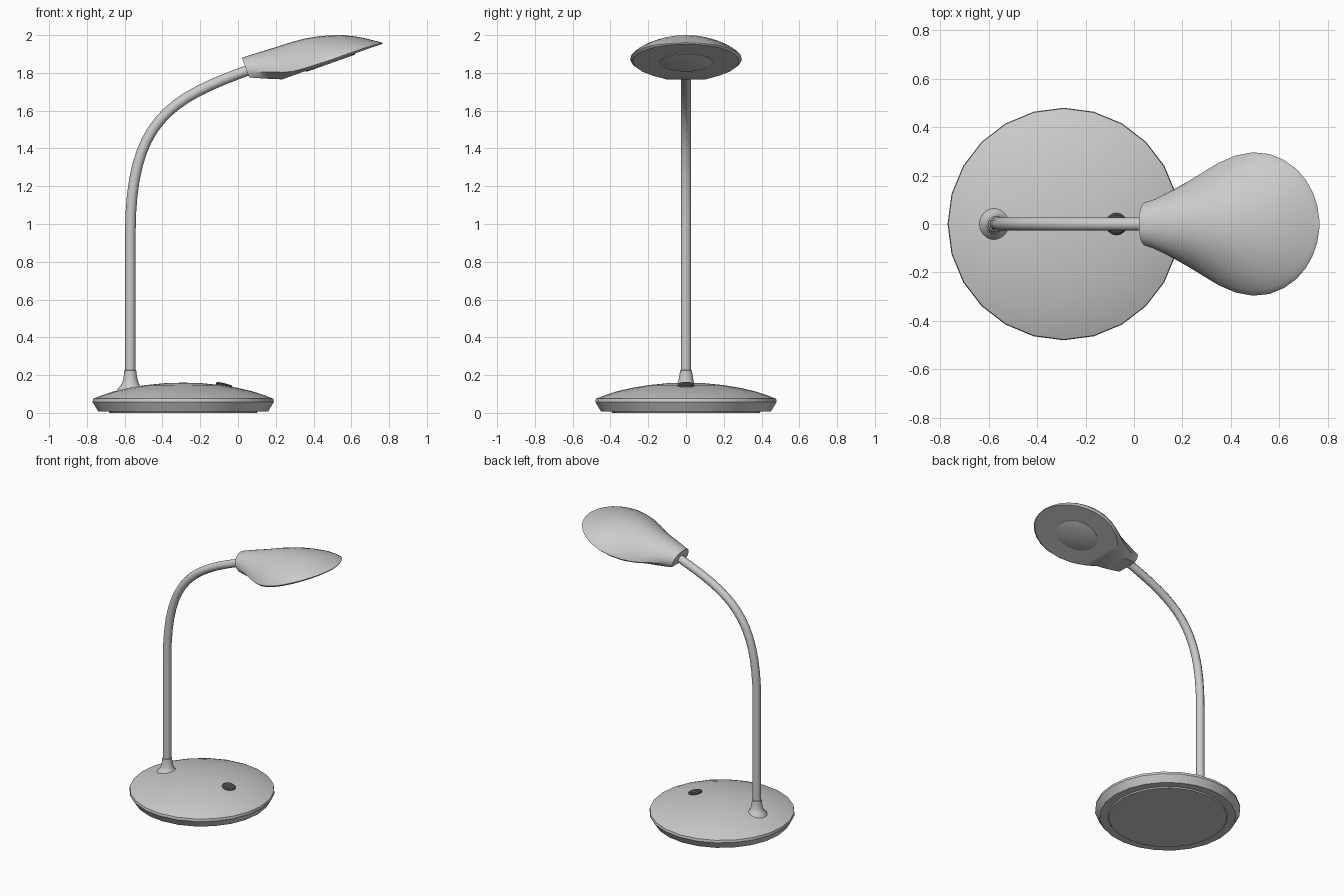
import bpy, bmesh, math
from mathutils import Matrix

if "Cube" in bpy.data.objects:
    bpy.data.objects.remove(bpy.data.objects["Cube"])


def finish(name, bm, angle=35):
    bmesh.ops.recalc_face_normals(bm, faces=bm.faces)
    me = bpy.data.meshes.new(name)
    bm.to_mesh(me)
    bm.free()
    ob = bpy.data.objects.new(name, me)
    bpy.context.collection.objects.link(ob)
    bpy.ops.object.select_all(action='DESELECT')
    ob.select_set(True)
    bpy.context.view_layer.objects.active = ob
    bpy.ops.object.shade_smooth_by_angle(angle=math.radians(angle))
    return ob


def loft(bm, rings):
    rows = [[bm.verts.new(p) for p in ring] for ring in rings]
    n = len(rows[0])
    for a, b in zip(rows, rows[1:]):
        for i in range(n):
            j = (i + 1) % n
            bm.faces.new((a[i], a[j], b[j], b[i]))
    bm.faces.new(rows[0])
    bm.faces.new(rows[-1])


def lathe(name, profile, sides, matrix):
    bm = bmesh.new()
    loft(bm, [[(r * math.cos(2 * math.pi * i / sides), r * math.sin(2 * math.pi * i / sides), z)
               for i in range(sides)] for r, z in profile])
    bmesh.ops.transform(bm, matrix=matrix, verts=bm.verts)
    return finish(name, bm)


# Domed round base with a small foot
dome = [(0.477, 0.075), (0.44, 0.09), (0.37, 0.113), (0.29, 0.132),
        (0.2, 0.147), (0.1, 0.157), (0.01, 0.16)]
lathe("base", [(0.39, 0), (0.395, 0.008), (0.45, 0.008), (0.48, 0.058)] + dome,
      24, Matrix.Translation((-0.29, 0, 0)))

# Flared collar at the foot of the stem
lathe("stem_collar", [(0.072, 0.105), (0.066, 0.13), (0.05, 0.145), (0.04, 0.17),
                      (0.034, 0.2), (0.032, 0.225), (0.026, 0.227)],
      20, Matrix.Translation((-0.57, 0, 0)))

# Curved stem
cu = bpy.data.curves.new("stem", 'CURVE')
cu.dimensions = '3D'
cu.bevel_depth = 0.028
cu.bevel_resolution = 3
cu.resolution_u = 16
cu.use_fill_caps = True
sp = cu.splines.new('BEZIER')
sp.bezier_points.add(2)
path = [((-0.57, 0.13), (-0.57, 0), (-0.57, 0.4)),
        ((-0.57, 0.95), (-0.57, 0.7), (-0.57, 1.55)),
        ((0.07, 1.82), (-0.36, 1.665), (0.2, 1.87))]
for bp, (co, left, right) in zip(sp.bezier_points, path):
    bp.handle_left_type = bp.handle_right_type = 'FREE'
    bp.co = (co[0], 0, co[1])
    bp.handle_left = (left[0], 0, left[1])
    bp.handle_right = (right[0], 0, right[1])
bpy.context.collection.objects.link(bpy.data.objects.new("stem", cu))

# Lamp head: sections along x as
# (x, half width, top z, side z, bottom z, bottom half width, roundness, shear)
stations = [
    (0.02, 0.09, 1.88, 1.80, 1.776, 0.078, 0.4, 0.38),
    (0.06, 0.103, 1.893, 1.80, 1.773, 0.085, 0.42, 0.3),
    (0.12, 0.128, 1.912, 1.805, 1.77, 0.092, 0.5, 0.15),
    (0.18, 0.155, 1.93, 1.805, 1.767, 0.098, 0.58, 0.05),
    (0.235, 0.183, 1.948, 1.803, 1.766, 0.105, 0.65, 0),
    (0.29, 0.217, 1.965, 1.808, 1.786, 0.178, 0.7, 0),
    (0.35, 0.253, 1.981, 1.824, 1.807, 0.232, 0.74, 0),
    (0.42, 0.283, 1.993, 1.846, 1.832, 0.268, 0.77, 0),
    (0.49, 0.296, 1.999, 1.869, 1.857, 0.282, 0.78, 0),
    (0.56, 0.289, 2.0, 1.894, 1.882, 0.275, 0.78, 0),
    (0.62, 0.264, 1.993, 1.915, 1.903, 0.25, 0.78, 0),
    (0.67, 0.228, 1.984, 1.932, 1.921, 0.213, 0.78, 0),
    (0.71, 0.182, 1.974, 1.945, 1.935, 0.168, 0.78, 0),
    (0.74, 0.128, 1.967, 1.953, 1.945, 0.115, 0.78, 0),
    (0.757, 0.075, 1.962, 1.957, 1.951, 0.065, 0.78, 0),
    (0.766, 0.015, 1.96, 1.958, 1.954, 0.012, 0.78, 0),
]
rings = []
for x, w, zt, zs, zb, wb, q, k in stations:
    pts = [(wb, zb)]
    for i in range(17):
        a = math.pi * i / 16
        pts.append((w * math.cos(a), zs + (zt - zs) * max(math.sin(a), 0) ** (2 * q)))
    pts.append((-wb, zb))
    rings.append([(x + k * (zt - z), y, z) for y, z in pts])
bm = bmesh.new()
loft(bm, rings)
finish("lamp_head", bm)

# Round lens on the tilted underside
tilt = Matrix.Translation((0.49, 0, 1.857)) @ Matrix.Rotation(-math.atan(0.355), 4, 'Y')
lathe("lens", [(0.14, 0.004), (0.14, -0.003), (0.132, -0.006), (0.01, -0.006)], 32, tilt)

# Rocker switch on the base
dark = bpy.data.materials.new("dark_grey")
dark.diffuse_color = (0.08, 0.08, 0.08, 1)
dark.use_nodes = True
dark.node_tree.nodes["Principled BSDF"].inputs["Base Color"].default_value = dark.diffuse_color
seat = Matrix.Translation((-0.073, 0, 0.146)) @ Matrix.Rotation(math.radians(14), 4, 'Y')
switch = lathe("switch", [(0.044, -0.012), (0.046, 0.002), (0.038, 0.009), (0.01, 0.011)], 16, seat)
switch.data.materials.append(dark)
